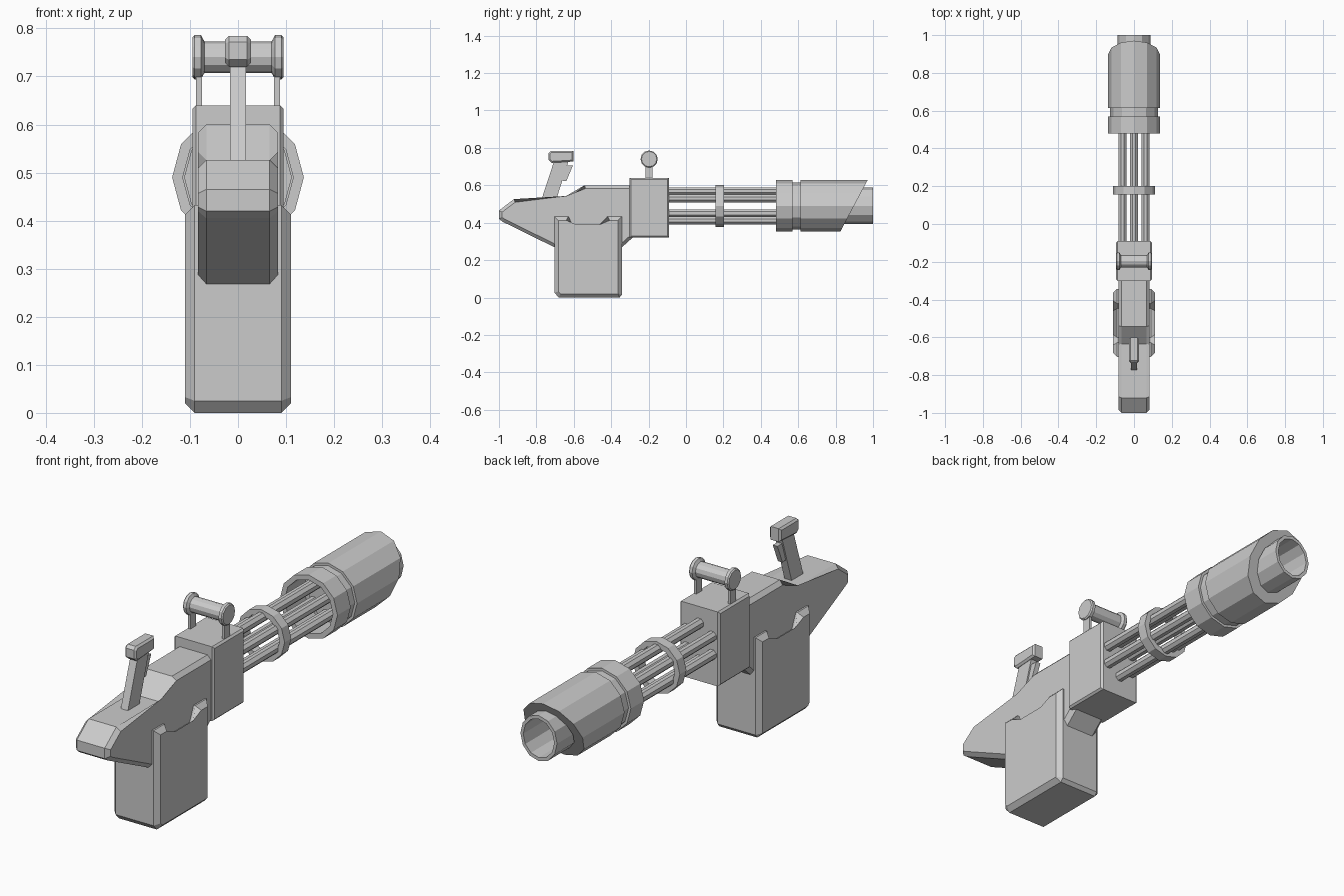
import bpy, bmesh
from math import cos, sin, pi, radians

if "Cube" in bpy.data.objects:
    bpy.data.objects.remove(bpy.data.objects["Cube"])

AXIS_Z = 0.49  # height of the barrel axis


def finish(name, bm):
    bmesh.ops.recalc_face_normals(bm, faces=bm.faces)
    mesh = bpy.data.meshes.new(name)
    bm.to_mesh(mesh)
    bm.free()
    obj = bpy.data.objects.new(name, mesh)
    bpy.context.collection.objects.link(obj)
    return obj


def prism(name, profile, half, chamfer=0.0, x=0.0):
    """Extrude a (y, z) outline along x and chamfer the rims of both side faces."""
    bm = bmesh.new()
    left = [bm.verts.new((x - half, y, z)) for y, z in profile]
    right = [bm.verts.new((x + half, y, z)) for y, z in profile]
    caps = [bm.faces.new(left), bm.faces.new(right[::-1])]
    n = len(profile)
    for i in range(n):
        j = (i + 1) % n
        bm.faces.new((left[i], right[i], right[j], left[j]))
    if chamfer:
        rims = list({e for f in caps for e in f.edges})
        bmesh.ops.bevel(bm, geom=rims, offset=chamfer, segments=1,
                        profile=0.5, affect='EDGES', clamp_overlap=True)
    return finish(name, bm)


def lathe(name, profile, sides=12, centre=(0, 0, AXIS_Z), along='y',
          squash=1.0, closed=False, slanted=(), start=0.0):
    """Turn a (position, radius) outline; indices in `slanted` follow a diagonal cut."""
    bm = bmesh.new()
    rings = []
    for k, (t, r) in enumerate(profile):
        ring = []
        for s in range(sides):
            a = start + 2 * pi * s / sides
            u, w = r * cos(a) * squash, r * sin(a)
            d = t + (0.53 * w if k in slanted else 0)
            off = (u, d, w) if along == 'y' else (d, u, w)
            ring.append(bm.verts.new([c + o for c, o in zip(centre, off)]))
        rings.append(ring)
    pairs = list(zip(rings, rings[1:]))
    if closed:
        pairs.append((rings[-1], rings[0]))
    else:
        bm.faces.new(rings[0])
        bm.faces.new(rings[-1])
    for a, b in pairs:
        for s in range(sides):
            t = (s + 1) % sides
            bm.faces.new((a[s], a[t], b[t], b[s]))
    return finish(name, bm)


# Main body with tapered rear
prism("body", [(-1, 0.465), (-0.92, 0.526), (-0.634, 0.526), (-0.543, 0.6),
               (-0.28, 0.6), (-0.28, 0.325), (-0.35, 0.262), (-0.69, 0.262),
               (-0.98, 0.405), (-1, 0.42)], 0.083, 0.017)

# Receiver block
prism("receiver", [(-0.302, 0.32), (-0.09, 0.32), (-0.09, 0.64), (-0.302, 0.64)],
      0.095, 0.008)

# Ammunition box with a notched top
prism("ammo_box", [(-0.703, 0.025), (-0.68, 0), (-0.355, 0), (-0.343, 0.015),
                   (-0.343, 0.433), (-0.42, 0.433), (-0.447, 0.37), (-0.6, 0.37),
                   (-0.628, 0.433), (-0.703, 0.433)], 0.11, 0.02)

# Six barrels
for i in range(6):
    a = radians(90 + 60 * i)
    lathe(f"barrel_{i + 1}", [(-0.1, 0.022), (0.62, 0.022)], 8,
          (0.07 * cos(a), 0, AXIS_Z + 0.079 * sin(a)), start=pi / 8)

# Barrel clamp ring
lathe("clamp_ring", [(0.157, 0.088), (0.157, 0.112), (0.202, 0.112), (0.202, 0.088)],
      closed=True)

# Muzzle shroud: collar, groove and diagonally cut sleeve
lathe("muzzle_shroud", [(0.48, 0.115), (0.48, 0.137), (0.57, 0.137), (0.57, 0.126),
                        (0.613, 0.126), (0.613, 0.137), (0.898, 0.137),
                        (0.898, 0.092), (0.61, 0.092), (0.61, 0.115)],
      closed=True, slanted=(6, 7))

# Inner muzzle tube, closed at the rear
lathe("muzzle_tube", [(0.6, 0.098), (1.0, 0.098), (1.0, 0.083), (0.62, 0.083)],
      squash=0.89)

# Carry handle: spool shaped grip on two posts
lathe("carry_grip", [(-0.095, 0.041), (-0.09, 0.046), (-0.077, 0.046), (-0.07, 0.033),
                     (0.07, 0.033), (0.077, 0.046), (0.09, 0.046), (0.095, 0.041)],
      centre=(0, -0.197, 0.74), along='x')
for side, label in ((-1, "left"), (1, "right")):
    prism(f"carry_post_{label}", [(-0.216, 0.63), (-0.178, 0.63), (-0.178, 0.74),
                                  (-0.216, 0.74)], 0.006, x=side * 0.081)

# Rear grip: leaning post, head and trigger
prism("rear_grip_post", [(-0.777, 0.51), (-0.698, 0.51), (-0.628, 0.73), (-0.705, 0.73)],
      0.017)
prism("rear_grip_head", [(-0.735, 0.735), (-0.718, 0.72), (-0.602, 0.727),
                         (-0.602, 0.784), (-0.722, 0.784), (-0.735, 0.772)],
      0.027, 0.008)
prism("trigger", [(-0.662, 0.625), (-0.64, 0.622), (-0.605, 0.705), (-0.64, 0.705)],
      0.011)
